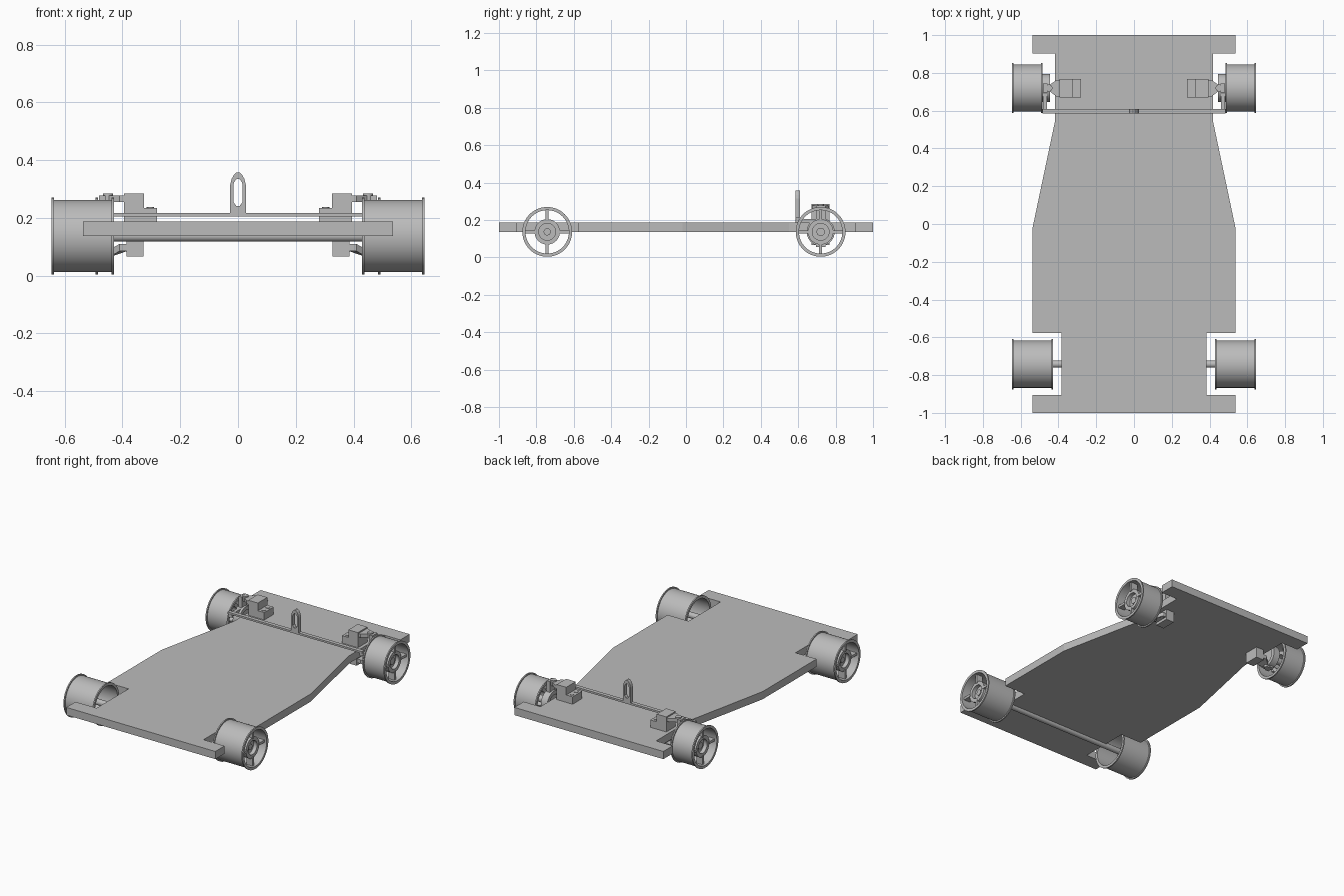
import bpy, bmesh, math
from mathutils import Matrix, Vector

if "Cube" in bpy.data.objects:
    bpy.data.objects.remove(bpy.data.objects["Cube"])

# One plain grey for everything
grey = bpy.data.materials.new("plain_grey")
grey.use_nodes = True
COLOUR = (0.5, 0.5, 0.5, 1)
grey.diffuse_color = COLOUR
grey.node_tree.nodes["Principled BSDF"].inputs["Base Color"].default_value = COLOUR


def finish(name, bm, smooth=False):
    bmesh.ops.recalc_face_normals(bm, faces=bm.faces)
    mesh = bpy.data.meshes.new(name)
    bm.to_mesh(mesh)
    bm.free()
    obj = bpy.data.objects.new(name, mesh)
    bpy.context.collection.objects.link(obj)
    mesh.materials.append(grey)
    if smooth:
        bpy.ops.object.select_all(action='DESELECT')
        obj.select_set(True)
        bpy.context.view_layer.objects.active = obj
        bpy.ops.object.shade_smooth_by_angle(angle=math.radians(35))
    return obj


def add_box(bm, x, y, z):
    size = Vector((x[1] - x[0], y[1] - y[0], z[1] - z[0]))
    mid = Vector((x[0] + x[1], y[0] + y[1], z[0] + z[1])) / 2
    bmesh.ops.create_cube(bm, size=1, matrix=Matrix.Translation(mid) @ Matrix.Diagonal(size).to_4x4())


def add_rod(bm, a, b, r, sides=24):
    a, b = Vector(a), Vector(b)
    turn = (b - a).to_track_quat('Z', 'Y').to_matrix().to_4x4()
    bmesh.ops.create_cone(bm, cap_ends=True, segments=sides, radius1=r, radius2=r,
                          depth=(b - a).length, matrix=Matrix.Translation((a + b) / 2) @ turn)


def add_lathe(bm, profile, y, z, sides=64):
    # Closed (x, radius) profile spun about the wheel axis
    verts = [bm.verts.new((px, y, z + r)) for px, r in profile]
    edges = [bm.edges.new((verts[i], verts[i - 1])) for i in range(len(verts))]
    bmesh.ops.spin(bm, geom=verts + edges, cent=(0, y, z), axis=(1, 0, 0),
                   angle=math.tau, steps=sides, use_merge=True)
    bmesh.ops.remove_doubles(bm, verts=bm.verts, dist=1e-5)


def add_prism(bm, points, move):
    face = bm.faces.new([bm.verts.new(p) for p in points])
    out = bmesh.ops.extrude_face_region(bm, geom=[face])
    bmesh.ops.translate(bm, vec=move, verts=[v for v in out["geom"] if isinstance(v, bmesh.types.BMVert)])


def mirrored(name, build, smooth=False):
    for side, s in (("left", 1), ("right", -1)):
        bm = bmesh.new()
        build(bm)
        bmesh.ops.scale(bm, vec=(s, 1, 1), verts=bm.verts)
        finish(f"{name}_{side}", bm, smooth)


# Chassis plate with wheel notches
half = [(0.537, -1), (0.537, -0.905), (0.385, -0.905), (0.385, -0.577), (0.537, -0.577),
        (0.537, -0.02), (0.417, 0.55), (0.417, 0.903), (0.537, 0.903), (0.537, 1)]
outline = half + [(-x, y) for x, y in reversed(half)]
bm = bmesh.new()
add_prism(bm, [(x, y, 0.137) for x, y in outline], (0, 0, 0.05))
finish("chassis_plate", bm)

# Wheels: flanged rim, spokes and hollow hub
AXLE_Z, OUT = 0.137, 0.645
FRONT_Y, REAR_Y = 0.72, -0.742


def wheel(inner, y):
    def build(bm):
        lip = 0.008
        add_lathe(bm, [(inner, 0.116), (inner, 0.133), (inner + lip, 0.133), (inner + lip, 0.125),
                       (OUT - lip, 0.125), (OUT - lip, 0.133), (OUT, 0.133), (OUT, 0.116)], y, AXLE_Z)
        hub_in = OUT - 0.1
        add_lathe(bm, [(hub_in, 0.045), (hub_in, 0.068), (OUT - 0.02, 0.068), (OUT - 0.02, 0.045)], y, AXLE_Z, 40)
        # Web closing the hub
        add_rod(bm, (OUT - 0.06, y, AXLE_Z), (OUT - 0.045, y, AXLE_Z), 0.05, 40)
        t = 0.008
        for s in (-1, 1):
            near, far = sorted((s * 0.06, s * 0.12))
            spoke_x = (OUT - 0.06, OUT - 0.015)
            add_box(bm, spoke_x, (y + near, y + far), (AXLE_Z - t, AXLE_Z + t))
            add_box(bm, spoke_x, (y - t, y + t), (AXLE_Z + near, AXLE_Z + far))
    return build


mirrored("front_wheel", wheel(0.485, FRONT_Y), True)
mirrored("rear_wheel", wheel(0.43, REAR_Y), True)

# Rear axle
bm = bmesh.new()
add_rod(bm, (-0.61, REAR_Y, AXLE_Z), (0.61, REAR_Y, AXLE_Z), 0.019)
finish("rear_axle", bm, True)


# Suspension mounts above and below the plate
def mount(bm):
    add_box(bm, (0.28, 0.395), (0.67, 0.767), (0.187, 0.235))
    add_box(bm, (0.326, 0.395), (0.67, 0.767), (0.235, 0.285))
    add_box(bm, (0.328, 0.386), (0.67, 0.767), (0.067, 0.137))


def bolts(bm):
    for y in (0.697, 0.74):
        add_rod(bm, (0.303, y, 0.23), (0.303, y, 0.238), 0.013)


mirrored("suspension_mount", mount)
mirrored("mount_bolt", bolts, True)


# Tapered control arms with ball joints
def arms(bm):
    for base, tip, thick in ((0.255, 0.255, 0.022), (0.085, 0.062, 0.025)):
        add_prism(bm, [(0.385, 0.675, base), (0.41, 0.675, base), (0.45, 0.705, tip),
                       (0.45, 0.735, tip), (0.41, 0.762, base), (0.385, 0.762, base)][::1], (0, 0, thick))


def joints(bm):
    add_rod(bm, (0.45, FRONT_Y, 0.25), (0.45, FRONT_Y, 0.285), 0.018)
    add_rod(bm, (0.45, FRONT_Y, 0.055), (0.45, FRONT_Y, 0.095), 0.018)


mirrored("control_arm", arms)
mirrored("ball_joint", joints, True)


# Steering knuckles with stub axles and uprights
def knuckle(bm):
    add_lathe(bm, [(0.445, 0.05), (0.445, 0.075), (0.49, 0.075), (0.49, 0.05)], FRONT_Y, AXLE_Z, 40)
    add_rod(bm, (0.455, FRONT_Y, AXLE_Z), (0.475, FRONT_Y, AXLE_Z), 0.055, 40)
    add_rod(bm, (0.46, FRONT_Y, AXLE_Z), (0.61, FRONT_Y, AXLE_Z), 0.022)


def upright(bm):
    add_box(bm, (0.458, 0.482), (0.695, 0.745), (0.2, 0.278))
    add_box(bm, (0.458, 0.482), (0.695, 0.745), (0.055, 0.08))
    add_box(bm, (0.46, 0.482), (0.6, 0.7), (0.185, 0.205))


mirrored("steering_knuckle", knuckle, True)
mirrored("knuckle_upright", upright)

# Tie rod across the plate
bm = bmesh.new()
add_box(bm, (-0.485, 0.485), (0.585, 0.61), (0.205, 0.217))
for s in (-1, 1):
    add_rod(bm, (s * 0.472, 0.598, 0.185), (s * 0.472, 0.598, 0.217), 0.012)
finish("tie_rod", bm)

# Pointed steering loop with a slot
side = [(0.027, 0.215), (0.027, 0.315), (0.022, 0.335), (0.014, 0.35), (0.005, 0.358)]
slot = [(0.006, 0.242), (0.016, 0.255), (0.016, 0.315), (0.013, 0.325), (0.004, 0.335)]
bm = bmesh.new()
rings = []
for pts in (side, slot):
    loop = pts + [(-x, z) for x, z in reversed(pts)]
    rings.append([[bm.verts.new((x, y, z)) for x, z in loop] for y in (0.585, 0.61)])
(o0, o1), (i0, i1) = rings
n = len(o0)
for a, b in ((o0, o1), (i0, i1), (o0, i0), (o1, i1)):
    for k in range(n):
        bm.faces.new((a[k], a[(k + 1) % n], b[(k + 1) % n], b[k]))
finish("steering_loop", bm)
